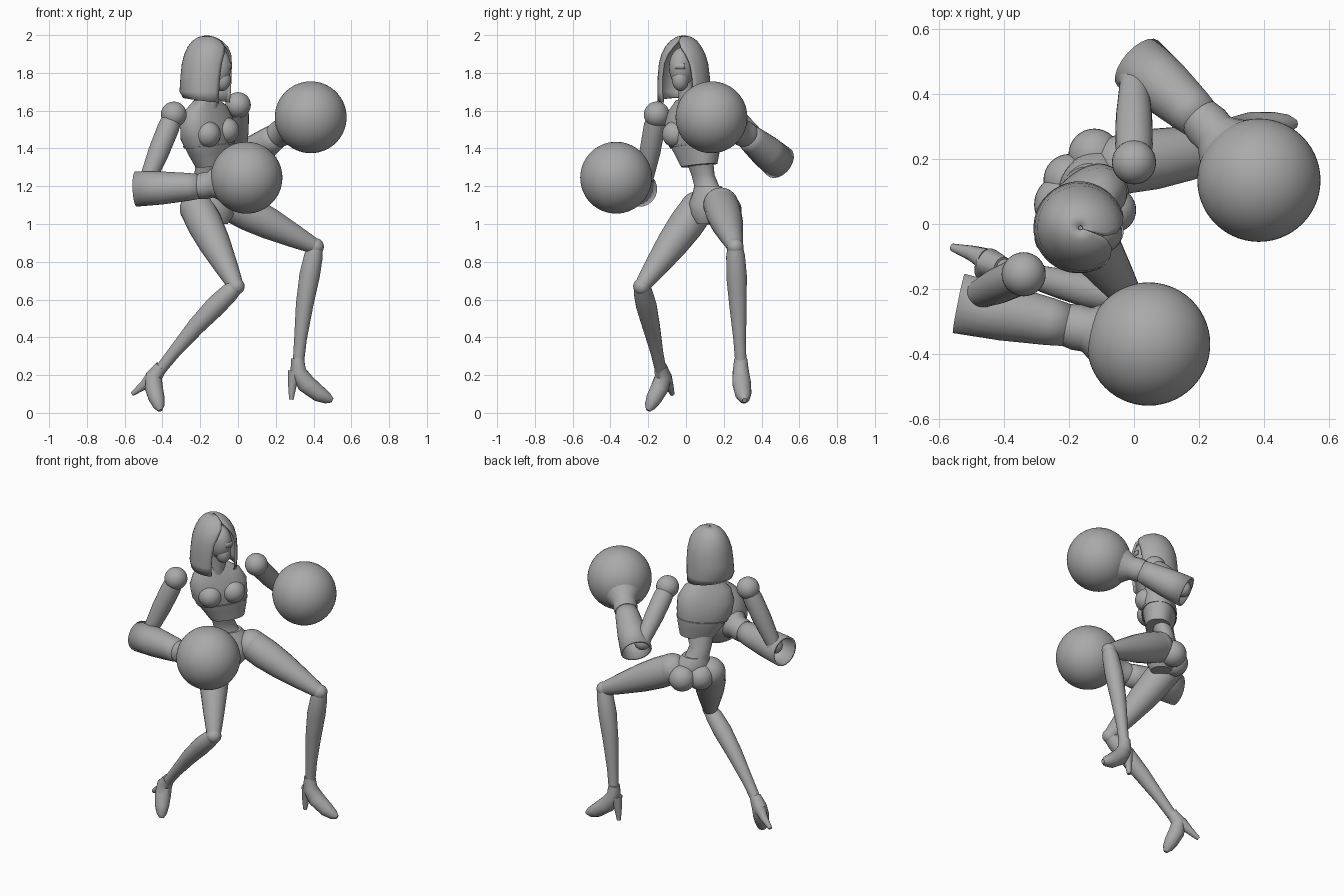
import bpy, bmesh, math
from mathutils import Vector, Matrix

if "Cube" in bpy.data.objects:
    bpy.data.objects.remove(bpy.data.objects["Cube"], do_unlink=True)

GREY = (0.4, 0.4, 0.4, 1)
mat = bpy.data.materials.new("plain grey")
mat.use_nodes = True
mat.diffuse_color = GREY
mat.node_tree.nodes["Principled BSDF"].inputs["Base Color"].default_value = GREY


def finish(name, bm, thickness=0, angle=40):
    bmesh.ops.recalc_face_normals(bm, faces=bm.faces)
    me = bpy.data.meshes.new(name)
    bm.to_mesh(me)
    bm.free()
    me.materials.append(mat)
    ob = bpy.data.objects.new(name, me)
    bpy.context.collection.objects.link(ob)
    if thickness:
        mod = ob.modifiers.new("shell", "SOLIDIFY")
        mod.thickness = thickness
    bpy.ops.object.select_all(action="DESELECT")
    ob.select_set(True)
    bpy.context.view_layer.objects.active = ob
    bpy.ops.object.shade_smooth_by_angle(angle=math.radians(angle))
    return ob


def skin(name, rings, closed=True, caps=True, thickness=0, angle=40):
    """Join a list of point rings into one surface."""
    bm = bmesh.new()
    loops = [[bm.verts.new(p) for p in ring] for ring in rings]
    n = len(loops[0])
    for a, b in zip(loops, loops[1:]):
        for i in range(n if closed else n - 1):
            j = (i + 1) % n
            bm.faces.new((a[i], a[j], b[j], b[i]))
    if caps:
        bm.faces.new(loops[0])
        bm.faces.new(loops[-1])
    return finish(name, bm, thickness, angle)


def ball(name, centre, radius, scale=(1, 1, 1), turn=0, seg=32):
    bm = bmesh.new()
    m = (Matrix.Translation(centre) @ Matrix.Rotation(turn, 4, "Z")
         @ Matrix.Diagonal((*scale, 1)))
    bmesh.ops.create_uvsphere(bm, u_segments=seg, v_segments=seg // 2,
                              radius=radius, matrix=m)
    return finish(name, bm)


def tube(name, path, radii, n=20, caps=True, thickness=0):
    """Round limb section along a path of points."""
    pts = [Vector(p) for p in path]
    ref = (pts[-1] - pts[0]).orthogonal()
    rings = []
    for k, (p, r) in enumerate(zip(pts, radii)):
        t = pts[min(k + 1, len(pts) - 1)] - pts[max(k - 1, 0)]
        u = t.cross(ref).normalized()
        v = t.cross(u).normalized()
        rings.append([p + r * (u * math.cos(a) + v * math.sin(a))
                      for a in (2 * math.pi * i / n for i in range(n))])
    return skin(name, rings, caps=caps, thickness=thickness)


def limb(name, start, end, profile, bend=(0, 0, 0)):
    """Limb between two joints; the profile lists (fraction, radius)."""
    a, b, bend = Vector(start), Vector(end), Vector(bend)
    path = [a.lerp(b, f) + bend * math.sin(math.pi * f) for f, r in profile]
    return tube(name, path, [r for f, r in profile])


# Torso frame: turned towards the model's left
SIDE = Vector((0.7, 0.71, 0))
FRONT = Vector((0.71, -0.7, 0))


def body(name, sections, tilt=0.0, n=28, power=0.85, angle=40):
    """Loft of ovals given as (x, y, z, half width, half depth)."""
    rings = []
    for x, y, z, w, d in sections:
        ring = []
        for i in range(n):
            a = 2 * math.pi * i / n
            c, s = math.cos(a), math.sin(a)
            u = w * math.copysign(abs(c) ** power, c)
            v = d * math.copysign(abs(s) ** power, s)
            ring.append(Vector((x, y, z + tilt * u)) + SIDE * u + FRONT * v)
        rings.append(ring)
    return skin(name, rings, angle=angle)


# Torso
body("chest", [(-.13, .07, 1.31, .105, .075), (-.145, .06, 1.38, .135, .09),
               (-.16, .04, 1.46, .165, .105), (-.165, .03, 1.54, .17, .095),
               (-.17, .02, 1.61, .14, .07), (-.17, .01, 1.66, .07, .05)], tilt=.1)
body("rib_band", [(-.152, .05, 1.415, .153, .101),
                  (-.154, .048, 1.425, .156, .104)], tilt=.1)
body("waist", [(-.14, .125, 1.14, .1, .075), (-.16, .11, 1.2, .072, .06),
               (-.17, .09, 1.26, .067, .055), (-.15, .07, 1.34, .085, .06)], power=1)
body("pelvis", [(-.11, .115, 1.0, .05, .06), (-.115, .12, 1.05, .1, .09),
                (-.125, .125, 1.11, .125, .095), (-.14, .125, 1.16, .1, .08),
                (-.15, .115, 1.2, .078, .065)], power=1)
for label, s in (("left", 1), ("right", -1)):
    bust = Vector((-.155, .035, 1.485 + .01 * s)) + SIDE * .07 * s + FRONT * .06
    ball(label + "_bust", bust, .07, turn=math.radians(-45))
    seat = Vector((-.125, .14, 1.075)) + SIDE * .055 * s - FRONT * .05
    ball(label + "_buttock", seat, .08)

# Neck and masked head
TURN = math.radians(-20)
tube("neck", [(-.16, .01, 1.6), (-.14, .0, 1.7), (-.13, -.01, 1.8)], [.055, .04, .045])
ball("head", (-.115, -.022, 1.83), .1, (.8, .66, 1.05), TURN)
ball("jaw", (-.085, -.03, 1.765), .055, (.85, .8, 1.1), TURN)
visor = [[Vector((-.115, -.022, z)) + r * Vector((1.22 * math.cos(a + TURN),
         math.sin(a + TURN), 0)) for a in (-.6 + .1 * i for i in range(13))]
         for z, r in ((1.82, .068), (1.85, .068))]
skin("visor", visor, closed=False, caps=False, thickness=.006)

# Hood: wide shell, open towards the face, closing at the crown
rings = []
for z, shift, a, b, gap in ((1.64, .0, .125, .14, 38), (1.7, -.005, .14, .142, 40),
                            (1.78, 0, .14, .138, 40), (1.85, .003, .136, .13, 36),
                            (1.9, .006, .126, .115, 27), (1.94, .006, .108, .094, 14),
                            (1.97, .002, .08, .07, 2), (1.99, 0, .045, .04, 1),
                            (1.998, 0, .008, .008, 0)):
    ring = []
    for i in range(33):
        t = math.radians(gap + (360 - 2 * gap) * i / 32)
        u, v = shift + a * math.cos(t), b * math.sin(t)
        lift = .03 * (1 - math.cos(t)) / 2 if z < 1.65 else 0
        ring.append(Vector((-.165 + u * math.cos(TURN) - v * math.sin(TURN),
                            -.012 + u * math.sin(TURN) + v * math.cos(TURN), z + lift)))
    rings.append(ring)
skin("hood", rings, closed=False, caps=False, thickness=.012, angle=60)

# Arms: shoulder ball, upper arm, hollow forearm sleeve, round glove
arms = {
    "left": ((0, .19, 1.63), (.0, .45, 1.37), (.012, .495, 1.325),
             (.215, .315, 1.475), (.385, .135, 1.565)),
    "right": ((-.34, -.155, 1.58), (-.485, -.22, 1.22), (-.54, -.245, 1.185),
              (-.19, -.315, 1.2), (.045, -.37, 1.245)),
}
for label, (shoulder, elbow, flare, wrist, glove) in arms.items():
    ball(label + "_shoulder", shoulder, .068)
    limb(label + "_upper_arm", shoulder, elbow,
         [(0, .05), (.2, .058), (.55, .056), (.85, .047), (1, .042)])
    ball(label + "_elbow", elbow, .05, seg=20)
    f, w, g = Vector(flare), Vector(wrist), Vector(glove)
    tube(label + "_forearm", [f, f.lerp(w, .4), f.lerp(w, .8), w],
         [.094, .088, .074, .064], caps=False, thickness=.012)
    tube(label + "_cuff", [w.lerp(g, -.08), w.lerp(g, .06), w.lerp(g, .2), w.lerp(g, .5)],
         [.066, .072, .07, .12])
    ball(label + "_glove", glove, .19, seg=56)

# Legs: thigh, knee ball, shin
legs = {
    "left": ((-.03, .185, 1.1), (.41, .26, .88), (.32, .29, .27), (-.012, 0, 0)),
    "right": ((-.215, .06, 1.08), (-.01, -.235, .67), (-.41, -.135, .23), (-.01, .0, .01)),
}
for label, (hip, knee, ankle, bend) in legs.items():
    ball(label + "_hip", hip, .093)
    limb(label + "_thigh", hip, knee,
         [(0, .092), (.2, .094), (.45, .084), (.75, .062), (.93, .047), (1, .04)])
    ball(label + "_knee", knee, .045, seg=20)
    limb(label + "_shin", knee, ankle,
         [(0, .04), (.08, .05), (.25, .055), (.5, .047), (.8, .034), (1, .03)], bend)

# High heeled shoes
tube("left_shoe", [(.315, .29, .29), (.318, .29, .22), (.36, .295, .155),
                   (.43, .303, .1), (.475, .308, .077), (.5, .31, .066)],
     [.034, .043, .05, .043, .03, .012])
tube("left_heel", [(.3, .29, .22), (.288, .29, .15), (.282, .29, .07)],
     [.036, .024, .012], n=12)
tube("right_shoe", [(-.405, -.135, .245), (-.445, -.12, .195), (-.445, -.14, .13),
                    (-.43, -.17, .075), (-.418, -.19, .035), (-.412, -.2, .012)],
     [.034, .045, .048, .042, .03, .012])
tube("right_heel", [(-.455, -.11, .19), (-.5, -.09, .145), (-.56, -.072, .1)],
     [.036, .024, .012], n=12)
